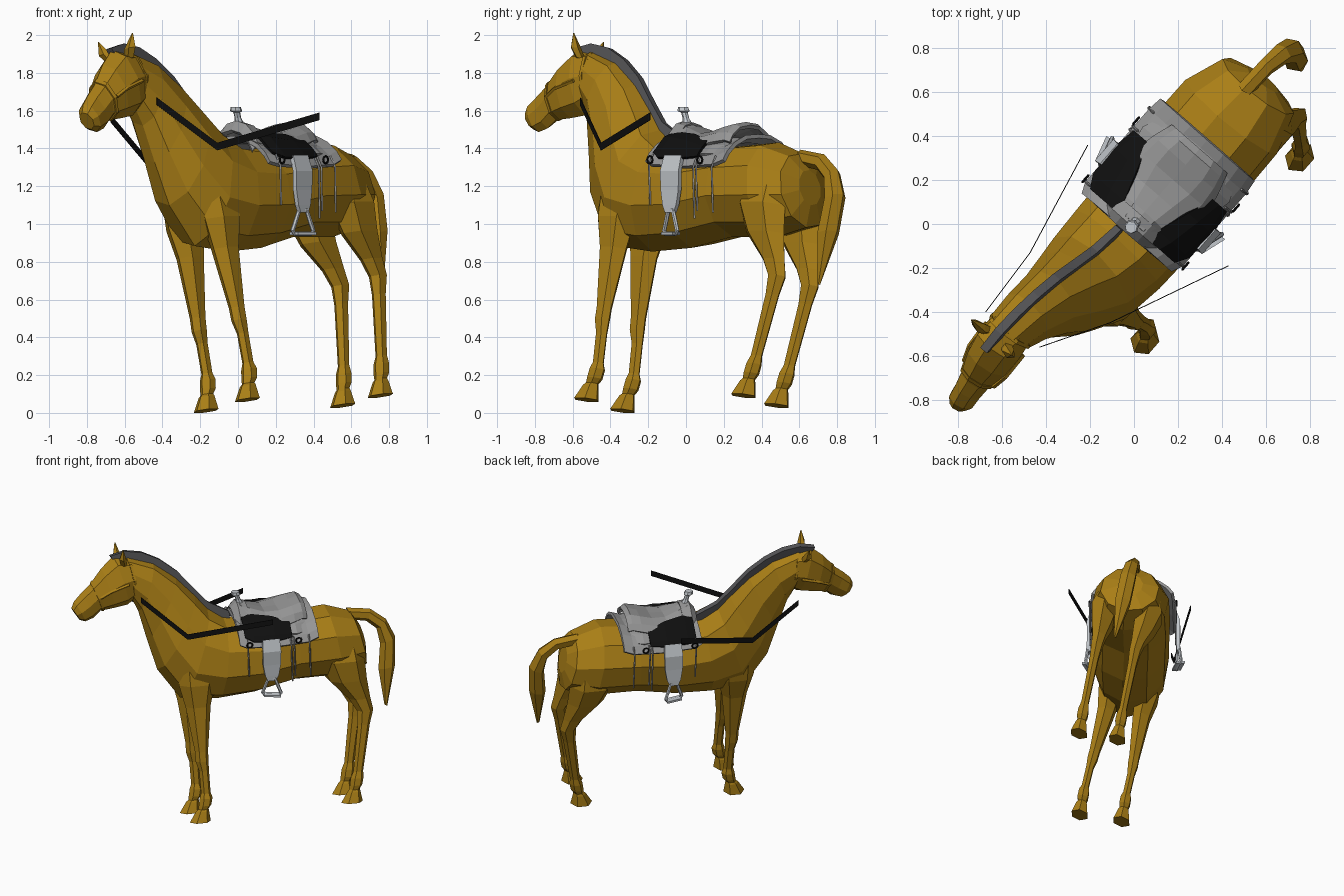
import bpy, bmesh
from math import sin, cos, pi, radians
from mathutils import Matrix, Vector as V

# Saddle frame: x = horse's left, y = towards tail, z up.  The horse itself leans sideways in it.
FRAME = Matrix(((.753, .658, 0, 0), (-.658, .753, 0, 0), (0, 0, 1, 0), (0, 0, 0, 1)))
HORSE = FRAME @ Matrix.Translation((.24, 0, .04)) @ Matrix.Rotation(radians(-11.3), 4, 'Y')


def material(name, col):
    m = bpy.data.materials.new(name)
    m.diffuse_color = (*col, 1)
    return m


COAT = material("coat", (.40, .21, .008))
DARK = material("dark_hair", (.09, .09, .095))
BLACK = material("black_leather", (.005, .005, .005))
LIGHT = material("light_leather", (.55, .58, .61))
GREY = material("grey_leather", (.30, .30, .30))


def mesh(name, verts, faces, frame, mat=None, thick=0):
    bm = bmesh.new()
    vs = [bm.verts.new(frame @ V(v)) for v in verts]
    for f in faces:
        bm.faces.new([vs[i] for i in f])
    bmesh.ops.recalc_face_normals(bm, faces=bm.faces)
    me = bpy.data.meshes.new(name)
    bm.to_mesh(me)
    bm.free()
    ob = bpy.data.objects.new(name, me)
    bpy.context.collection.objects.link(ob)
    if mat:
        me.materials.append(mat)
    if thick:
        s = ob.modifiers.new("thickness", 'SOLIDIFY')
        s.thickness, s.offset = thick, 0
    return ob


def loft(name, rings, n, frame, mat, phase=0.0, caps=True, closed=False):
    """Skin n-sided rings given as (centre, half axis, half axis)."""
    verts = [c + a * cos(2 * pi * i / n + phase) + b * sin(2 * pi * i / n + phase)
             for c, a, b in rings for i in range(n)]
    m = len(rings)
    faces = [(r * n + i, r * n + (i + 1) % n, (r + 1) % m * n + (i + 1) % n, (r + 1) % m * n + i)
             for r in range(m if closed else m - 1) for i in range(n)]
    if caps and not closed:
        faces += [tuple(range(n)), tuple(range((m - 1) * n, m * n))]
    return mesh(name, verts, faces, frame, mat)


def profile(rows):
    """Rings on the midline: top (y, z), bottom (y, z), half width."""
    out = []
    for ty, tz, by, bz, w in rows:
        t, b = V((0, ty, tz)), V((0, by, bz))
        out.append(((t + b) / 2, (t - b) / 2, V((w, 0, 0))))
    return out


def sheet(name, stations, mat, thick, sides=None):
    """Open surface: stations of (y, half profile of (x, z)); mirrored or one-sided."""
    rows = []
    for y, half in stations:
        if sides is None:
            rows.append([(-x, y, z) for x, z in half[:0:-1]] + [(x, y, z) for x, z in half])
        else:
            rows.append([(x * sides, y, z) for x, z in half])
    n = len(rows[0])
    faces = [(r * n + i, r * n + i + 1, (r + 1) * n + i + 1, (r + 1) * n + i)
             for r in range(len(rows) - 1) for i in range(n - 1)]
    return mesh(name, [v for r in rows for v in r], faces, FRAME, mat, thick)


def tube(name, pts, r, n, mat, closed=False, frame=FRAME):
    pts = [V(p) for p in pts]
    rings = []
    for i, p in enumerate(pts):
        a = pts[i - 1] if (i or closed) else p
        b = pts[(i + 1) % len(pts)] if (closed or i < len(pts) - 1) else p
        d = (b - a).normalized()
        u = d.cross(V((1, .05, .02))).normalized()
        rings.append((p, u * r, d.cross(u) * r))
    return loft(name, rings, n, frame, mat, closed=closed)


# Body and neck in one skin, then the head
loft("body_and_neck", profile([
    (.86, 1.27, .90, 1.08, .09), (.80, 1.36, .89, .96, .205), (.62, 1.42, .70, .91, .27),
    (.38, 1.40, .38, .91, .275), (.10, 1.38, .10, .85, .27), (-.10, 1.41, -.17, .83, .26),
    (-.21, 1.49, -.43, .86, .24), (-.29, 1.59, -.585, 1.08, .20), (-.42, 1.73, -.65, 1.31, .155),
    (-.58, 1.85, -.70, 1.51, .13), (-.76, 1.91, -.74, 1.60, .11)]), 10, HORSE, COAT)
HEAD = profile([
    (-.74, 1.90, -.70, 1.62, .105), (-.86, 1.92, -.77, 1.565, .115), (-.95, 1.84, -.87, 1.55, .105),
    (-1.04, 1.73, -.97, 1.54, .075), (-1.10, 1.68, -1.02, 1.495, .065), (-1.155, 1.625, -1.08, 1.475, .062),
    (-1.175, 1.58, -1.12, 1.49, .042)])
loft("head", HEAD, 8, HORSE, COAT)

# Halter bands around the muzzle, cheeks and throat
for name, i, k in (("nose_band", 2, .75), ("throat_band", 0, .1)):
    mix = [tuple(p.lerp(q, t) for p, q in zip(HEAD[i], HEAD[i + 1])) for t in (k, k + .16)]
    loft(name, [(c, a * 1.06, b * 1.1) for c, a, b in mix], 8, HORSE, COAT)
for s in (-1, 1):
    tube("cheek_strap", [(.113 * s, -.78, 1.73), (.11 * s, -.91, 1.69), (.09 * s, -.98, 1.65)],
         .011, 4, COAT, frame=HORSE)
    # Ears: thin cones with a swollen middle
    loft("ear", [(V((.06 * s, -.80, 1.86)), V((.03, 0, 0)), V((0, .022, 0))),
                 (V((.09 * s, -.815, 1.91)), V((.038, 0, 0)), V((0, .026, 0))),
                 (V((.122 * s, -.815, 1.985)), V((.003, 0, 0)), V((0, .003, 0)))], 5, HORSE, COAT)

# Mane: a square-section crest running along the neck
loft("mane", profile([
    (-.89, 1.935, -.85, 1.87, .028), (-.78, 1.965, -.75, 1.86, .03), (-.66, 1.945, -.63, 1.83, .03),
    (-.54, 1.885, -.50, 1.76, .03), (-.42, 1.79, -.37, 1.65, .03), (-.32, 1.67, -.27, 1.53, .03),
    (-.21, 1.545, -.17, 1.42, .028), (-.06, 1.46, -.05, 1.37, .024)]), 4, HORSE, DARK, phase=pi / 4)

# Tail
loft("tail", profile([
    (.78, 1.38, .82, 1.29, .04), (.95, 1.355, .92, 1.27, .04), (1.06, 1.27, .99, 1.21, .05),
    (1.12, 1.14, 1.01, 1.10, .06), (1.11, .94, .99, .92, .06), (1.04, .65, 1.02, .66, .008)]),
    6, HORSE, COAT)

# Legs: (x, y, z, half width, half depth) from the top down to the hoof
FRONT = [(.13, -.33, 1.15, .08, .15), (.13, -.335, .98, .088, .13), (.125, -.335, .82, .066, .09),
         (.14, -.33, .50, .040, .047), (.143, -.33, .43, .039, .046), (.146, -.32, .36, .029, .035),
         (.147, -.315, .20, .028, .034), (.148, -.315, .165, .041, .046), (.148, -.325, .115, .042, .045),
         (.148, -.338, .088, .033, .037), (.148, -.345, .075, .042, .046), (.148, -.365, .0, .064, .075)]
HIND = [(.13, .71, 1.25, .075, .10), (.155, .70, 1.05, .105, .16), (.148, .74, .90, .08, .13),
        (.138, .815, .76, .052, .075), (.135, .85, .67, .044, .058), (.135, .835, .57, .034, .044),
        (.135, .78, .24, .029, .035), (.135, .77, .195, .041, .046), (.135, .76, .145, .042, .045),
        (.135, .748, .115, .033, .037), (.135, .742, .10, .042, .046), (.135, .725, .025, .064, .077)]
for name, rows in (("front_leg", FRONT), ("hind_leg", HIND)):
    for s in (-1, 1):
        loft(name, [(V((x * s, y, z)), V((0, -d, 0)), V((w, 0, 0))) for x, y, z, w, d in rows],
             6, HORSE, COAT)

# Saddle skirt draped over the back, with an upper layer
skirt = [(0, 1.43), (.10, 1.425), (.19, 1.39), (.25, 1.345), (.285, 1.30)]
sheet("saddle_skirt", [
    (y, [(x * k, z + dz) for x, z in skirt])
    for y, k, dz in ((-.05, .92, .025), (.0, 1, .01), (.25, 1, .0), (.44, 1, .01), (.51, .97, .035))], GREY, .022)
sheet("rear_skirt", [
    (y, [(x * k, z + .022) for x, z in skirt[:4]]) for y, k in ((.26, .95), (.36, 1.03), (.46, .85))], GREY, .014)

# Seat: dips behind the pommel and rises to the cantle
sheet("seat", [
    (.0, [(0, 1.535), (.05, 1.525), (.09, 1.47), (.12, 1.42)]),
    (.07, [(0, 1.505), (.06, 1.50), (.12, 1.465), (.16, 1.42)]),
    (.17, [(0, 1.47), (.08, 1.47), (.16, 1.445), (.21, 1.40)]),
    (.27, [(0, 1.475), (.10, 1.48), (.17, 1.455), (.21, 1.41)]),
    (.36, [(0, 1.51), (.10, 1.505), (.16, 1.475), (.19, 1.43)]),
    (.42, [(0, 1.53), (.09, 1.52), (.145, 1.48), (.17, 1.44)]),
    (.45, [(0, 1.515), (.08, 1.505), (.135, 1.47), (.16, 1.43)])], GREY, .02)

# Pommel swell and horn
sheet("pommel", [(y, [(0, z), (.06, z - .015), (.11, z - .06), (.14, z - .11)])
                 for y, z in ((-.045, 1.49), (-.01, 1.535), (.05, 1.525))], GREY, .025)
loft("saddle_horn", [(V((0, y, z)), V((r, 0, 0)), V((0, r, 0))) for y, z, r in
                     ((.015, 1.52, .03), (.0, 1.56, .018), (-.01, 1.59, .018),
                      (-.015, 1.598, .033), (-.02, 1.62, .028))], 7, FRAME, LIGHT)

for s in (-1, 1):
    # Black side flap
    sheet("side_flap", [
        (-.01, [(.10, 1.475), (.16, 1.455), (.23, 1.39), (.25, 1.375)]),
        (.05, [(.10, 1.48), (.18, 1.455), (.26, 1.38), (.285, 1.35)]),
        (.20, [(.15, 1.47), (.21, 1.435), (.27, 1.38), (.295, 1.345)]),
        (.32, [(.19, 1.435), (.23, 1.405), (.26, 1.375), (.275, 1.355)])], BLACK, .016, s)
    # Stirrup strap, then a bell-shaped stirrup ring
    strap = ((1.36, .285, .06), (1.28, .312, .065), (1.18, .31, .062), (1.10, .312, .048), (1.06, .312, .03))
    mesh("stirrup_strap", [(x * s, .165 + d * h, z) for z, x, h in strap for d in (-1, 0, 1)],
         [(3 * r + i, 3 * r + i + 1, 3 * r + i + 4, 3 * r + i + 3) for r in range(4) for i in (0, 1)],
         FRAME, LIGHT, .025)
    tube("stirrup", [((.312 + .3 * y) * s, .165 + y, z) for y, z in
                     ((-.022, 1.075), (.022, 1.075), (.045, 1.01), (.062, .965), (.05, .948),
                      (-.05, .948), (-.062, .965), (-.045, 1.01))], .012, 6, LIGHT, True)
    mesh("stirrup_tread", [((.312 + dx + .3 * y) * s, .165 + y, .95) for dx, y in
                           ((-.03, -.055), (.03, -.055), (.03, .055), (-.03, .055))],
         [(0, 1, 2, 3)], FRAME, LIGHT, .014)
    # Hanging strings and rigging rings
    for y, top, low in ((.0, 1.37, 1.10), (.31, 1.36, 1.03), (.33, 1.36, 1.07), (.44, 1.36, 1.06)):
        tube("saddle_string", [(.265 * s, y, top), (.298 * s, y, top - .06), (.296 * s, y + .008, low)],
             .006, 4, GREY)
    for y in (.01, .36):
        tube("rigging_ring", [(.302 * s, y + .02 * cos(a * pi / 4), 1.34 + .02 * sin(a * pi / 4))
                              for a in range(8)], .006, 5, BLACK, True)

# Reins: thin flat straps held out beside the neck
for pts in (((.045, -.705, 1.65), (.213, -.411, 1.41), (.449, .14, 1.57)),
            ((-.245, -.745, 1.56), (-.27, -.41, 1.32), (-.395, .133, 1.43))):
    mesh("rein", [(x, y, z + d) for x, y, z in pts for d in (-.02, .02)],
         [(0, 1, 3, 2), (2, 3, 5, 4)], FRAME, BLACK, .004)
